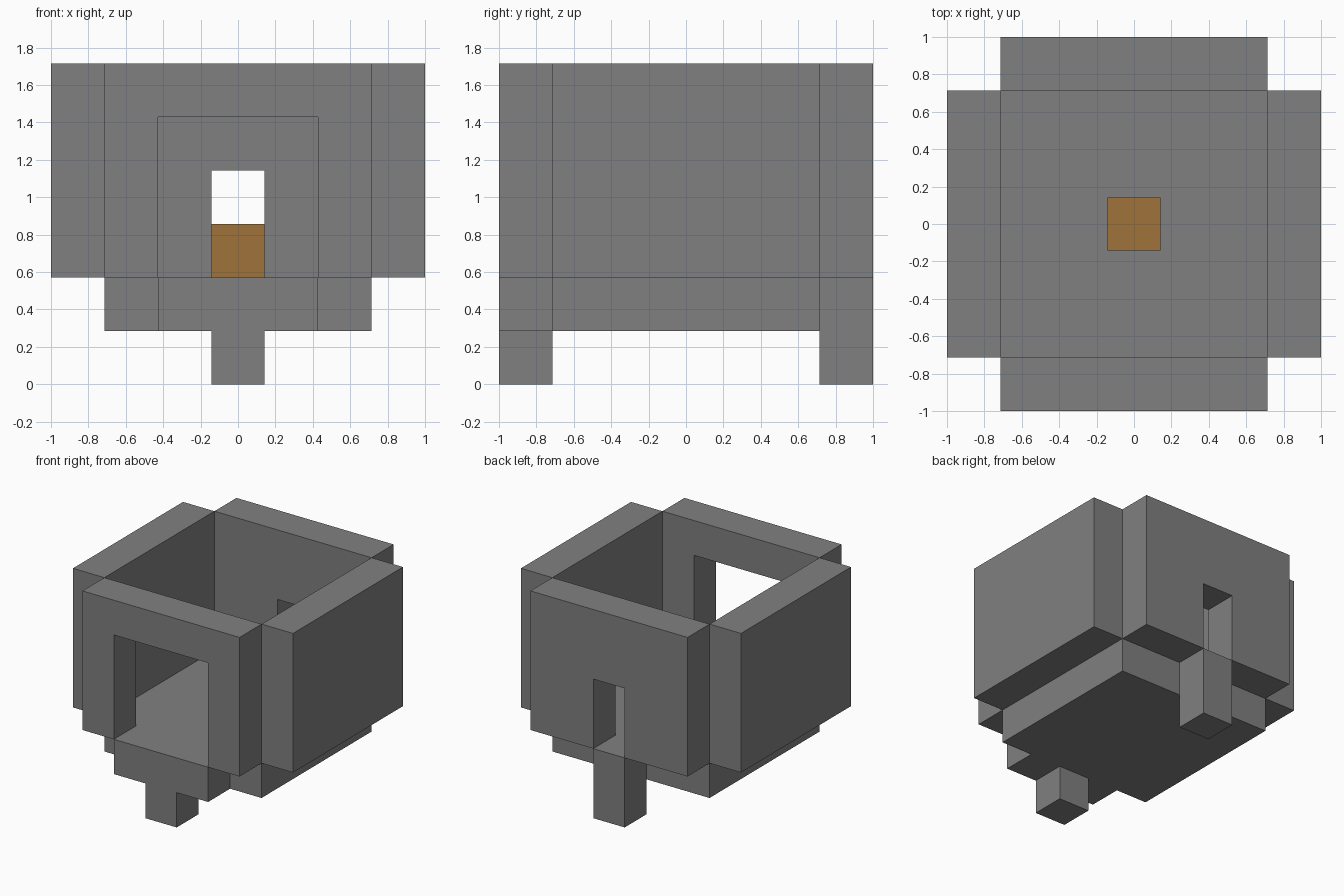
import bpy
import bmesh

U = 2 / 7  # edge length of one block

cube = bpy.data.objects.get("Cube")
if cube:
    bpy.data.objects.remove(cube, do_unlink=True)


def make_material(name, color):
    mat = bpy.data.materials.new(name)
    mat.use_nodes = True
    mat.diffuse_color = color
    mat.node_tree.nodes["Principled BSDF"].inputs["Base Color"].default_value = color
    return mat


stone = make_material("stone grey", (0.216, 0.216, 0.216, 1))
wood = make_material("wood brown", (0.347, 0.171, 0.041, 1))


def extrude_profile(name, profile, y0, y1, mat):
    """Extrude an x-z outline, given in blocks, from y0 to y1."""
    bm = bmesh.new()
    face = bm.faces.new([bm.verts.new((x * U, y0 * U, z * U)) for x, z in profile])
    grown = bmesh.ops.extrude_face_region(bm, geom=[face])["geom"]
    verts = [g for g in grown if isinstance(g, bmesh.types.BMVert)]
    bmesh.ops.translate(bm, verts=verts, vec=(0, (y1 - y0) * U, 0))
    bmesh.ops.recalc_face_normals(bm, faces=bm.faces)
    mesh = bpy.data.meshes.new(name)
    bm.to_mesh(mesh)
    bm.free()
    mesh.materials.append(mat)
    obj = bpy.data.objects.new(name, mesh)
    bpy.context.collection.objects.link(obj)
    return obj


def mirrored(half):
    """Complete an outline from its +x half."""
    return half + [(-x, z) for x, z in reversed(half)]


def box(name, x0, x1, y0, y1, z0, z1, mat):
    return extrude_profile(name, [(x0, z0), (x1, z0), (x1, z1), (x0, z1)], y0, y1, mat)


def door_wall(name, half_width, door_top, y0, y1):
    half = [(half_width, door_top), (half_width, 2), (2.5, 2), (2.5, 6)]
    return extrude_profile(name, mirrored(half), y0, y1, stone)


# Floor slab and side walls
box("floor", -2.5, 2.5, -2.5, 2.5, 1, 2, stone)
for side, x in (("left", 2.5), ("right", -3.5)):
    box(side + "_wall", x, x + 1, -2.5, 2.5, 2, 6, stone)

# Front and back walls with door openings
door_wall("front_wall", 1.5, 5, -3.5, -2.5)
door_wall("back_wall", 0.5, 4, 2.5, 3.5)

# Doorsteps, each with its foot
front_step = [(0.5, 0), (0.5, 1), (1.5, 1), (1.5, 2)]
extrude_profile("front_doorstep", mirrored(front_step), -3.5, -2.5, stone)
box("back_doorstep", -0.5, 0.5, 2.5, 3.5, 0, 2, stone)

# Wooden block in the middle of the room
box("centre_block", -0.5, 0.5, -0.5, 0.5, 2, 3, wood)
